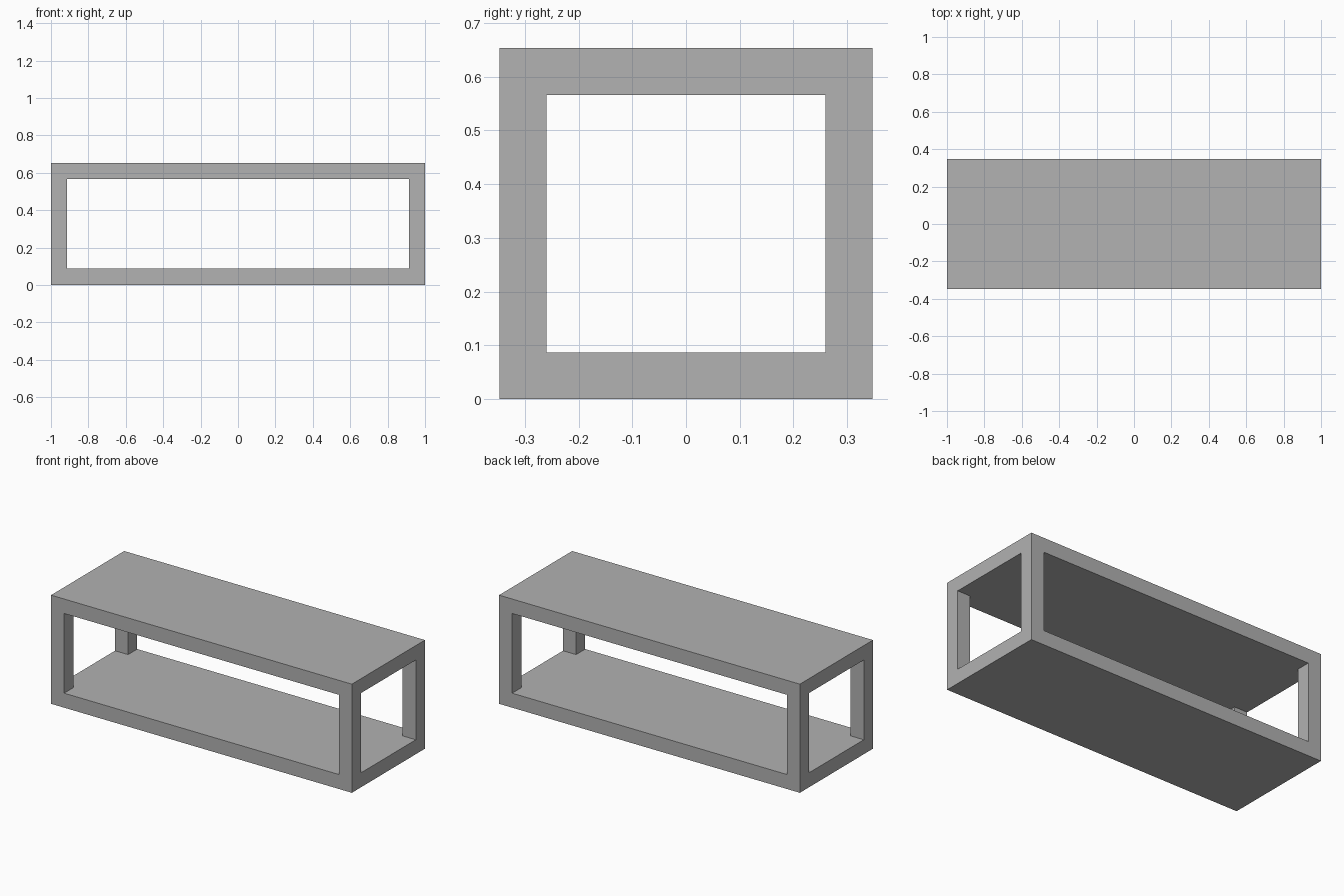
import bpy

cube = bpy.data.objects.get("Cube")
if cube:
    bpy.data.objects.remove(cube, do_unlink=True)

LENGTH, DEPTH, HEIGHT = 2.0, 0.694, 0.653
BAR = 0.087  # thickness of slabs and posts

grey = bpy.data.materials.new("plain_grey")
grey.use_nodes = True
colour = (0.445, 0.445, 0.445, 1.0)
grey.diffuse_color = colour
grey.node_tree.nodes["Principled BSDF"].inputs["Base Color"].default_value = colour


def box(name, size):
    """Box centred on the frame's middle."""
    bpy.ops.mesh.primitive_cube_add(size=1, location=(0, 0, HEIGHT / 2))
    obj = bpy.context.object
    obj.name = name
    obj.scale = size
    bpy.ops.object.transform_apply(location=False, rotation=False, scale=True)
    obj.data.materials.append(grey)
    return obj


# Solid body, opened lengthwise and crosswise to leave two slabs and four posts
frame = box("open_frame", (LENGTH, DEPTH, HEIGHT))
inner = HEIGHT - 2 * BAR
openings = [
    box("end_opening_cutter", (LENGTH + 1, DEPTH - 2 * BAR, inner)),
    box("side_opening_cutter", (LENGTH - 2 * BAR, DEPTH + 1, inner)),
]
bpy.context.view_layer.objects.active = frame
for cutter in openings:
    cutter.hide_render = True
    mod = frame.modifiers.new(cutter.name, 'BOOLEAN')
    mod.operation = 'DIFFERENCE'
    mod.solver = 'EXACT'
    mod.object = cutter
    bpy.ops.object.modifier_apply(modifier=mod.name)
    bpy.data.objects.remove(cutter, do_unlink=True)
